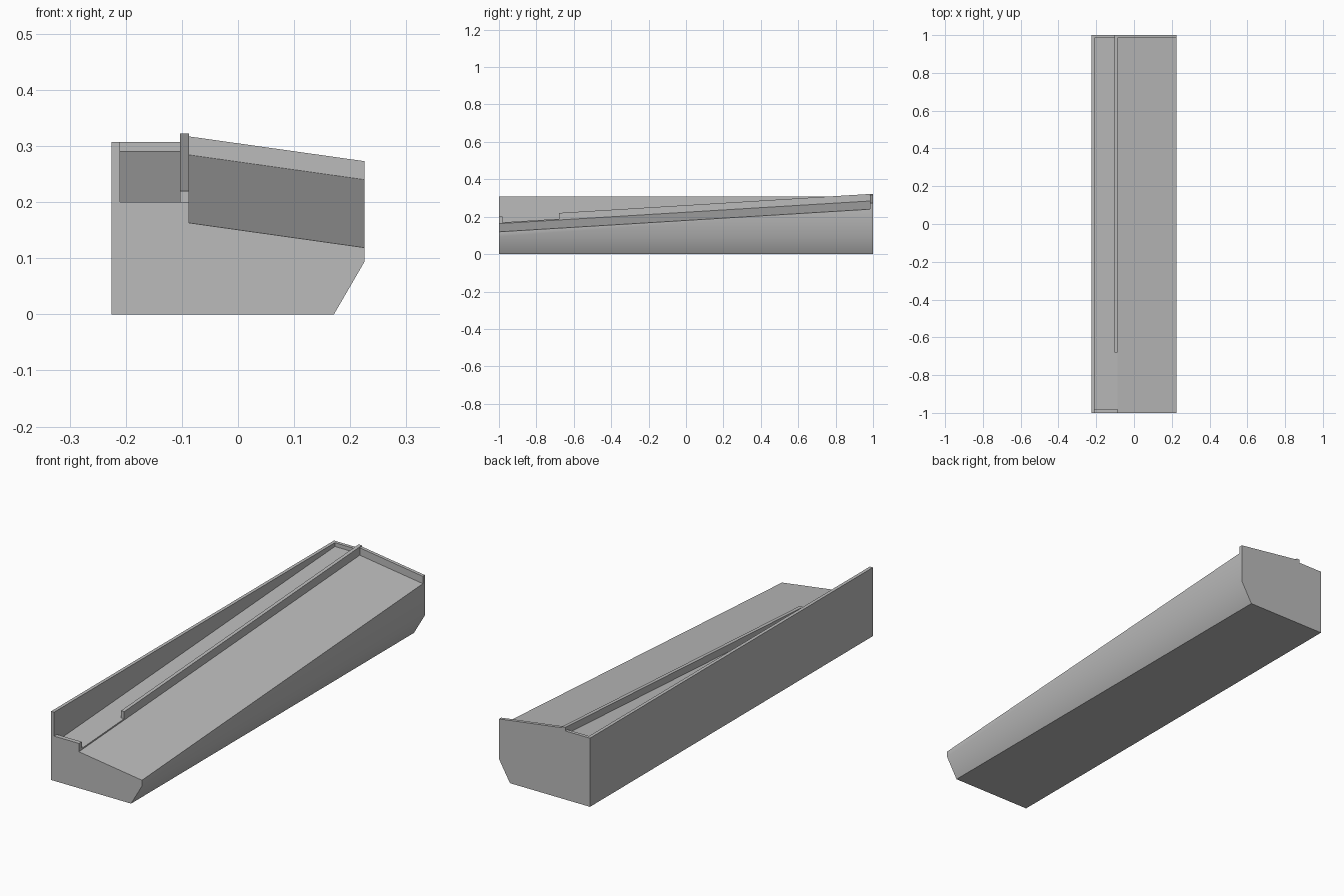
import bpy, bmesh, math

if "Cube" in bpy.data.objects:
    bpy.data.objects.remove(bpy.data.objects["Cube"], do_unlink=True)

SLOPE = 0.061   # rise of the ramp, trough and divider along y
BACK = 0.985    # inner face of the back lip
STEP = -0.087   # x where the ramp meets the trough

grey = bpy.data.materials.new("plain grey")
grey.use_nodes = True
grey.diffuse_color = (0.5, 0.5, 0.5, 1)
grey.node_tree.nodes["Principled BSDF"].inputs["Base Color"].default_value = (0.5, 0.5, 0.5, 1)


def prism(name, profile, y0, y1, slope=0.0):
    """Extrude an x-z profile from y0 to y1, rising by slope."""
    bm = bmesh.new()
    ends = [[bm.verts.new((x, y, z + slope * y)) for x, z in profile] for y in (y0, y1)]
    n = len(profile)
    for end in ends:
        bm.faces.new(end)
    for i in range(n):
        j = (i + 1) % n
        bm.faces.new((ends[0][i], ends[0][j], ends[1][j], ends[1][i]))
    bmesh.ops.recalc_face_normals(bm, faces=bm.faces)
    mesh = bpy.data.meshes.new(name)
    bm.to_mesh(mesh)
    bm.free()
    mesh.materials.append(grey)
    obj = bpy.data.objects.new(name, mesh)
    bpy.context.collection.objects.link(obj)
    return obj


def rect(x0, x1, z0, z1):
    return [(x0, z0), (x1, z0), (x1, z1), (x0, z1)]


def activate(obj):
    bpy.ops.object.select_all(action='DESELECT')
    obj.select_set(True)
    bpy.context.view_layer.objects.active = obj


def carve(obj, cutter):
    cutter.hide_render = True
    mod = obj.modifiers.new("carve", 'BOOLEAN')
    mod.operation = 'DIFFERENCE'
    mod.solver = 'EXACT'
    mod.object = cutter
    activate(obj)
    bpy.ops.object.modifier_apply(modifier=mod.name)
    bpy.data.objects.remove(cutter, do_unlink=True)


# Body: full-height block with a bevelled lower right edge
body = prism("body", [(-0.225, 0), (0.171, 0), (0.225, 0.093), (0.225, 0.273),
                      (STEP, 0.317), (STEP, 0.307), (-0.225, 0.307)], -1, 1)

# Sloping ramp, open at the front and right, closed by the back lip
tilt = (0.180 - 0.224) / (0.225 - STEP)
carve(body, prism("ramp_cutter", [(STEP, 0.224), (0.4, 0.224 + tilt * (0.4 - STEP)),
                                  (0.4, 0.6), (STEP, 0.6)], -1.2, BACK, SLOPE))

# Trough between the left wall and the ramp, then its low front lip
carve(body, prism("trough_cutter", rect(-0.21, -0.05, 0.230, 0.6), -0.98, BACK, SLOPE))
carve(body, prism("lip_cutter", rect(-0.21, -0.05, 0.20, 0.6), -1.2, -0.95))

# Raised divider between the trough and the ramp
divider = prism("divider", rect(-0.103, STEP, 0.230, 0.2615), -0.68, 1, SLOPE)

# Smooth only the shallow bevel along the right side
activate(body)
bpy.ops.object.shade_smooth_by_angle(angle=math.radians(35))
